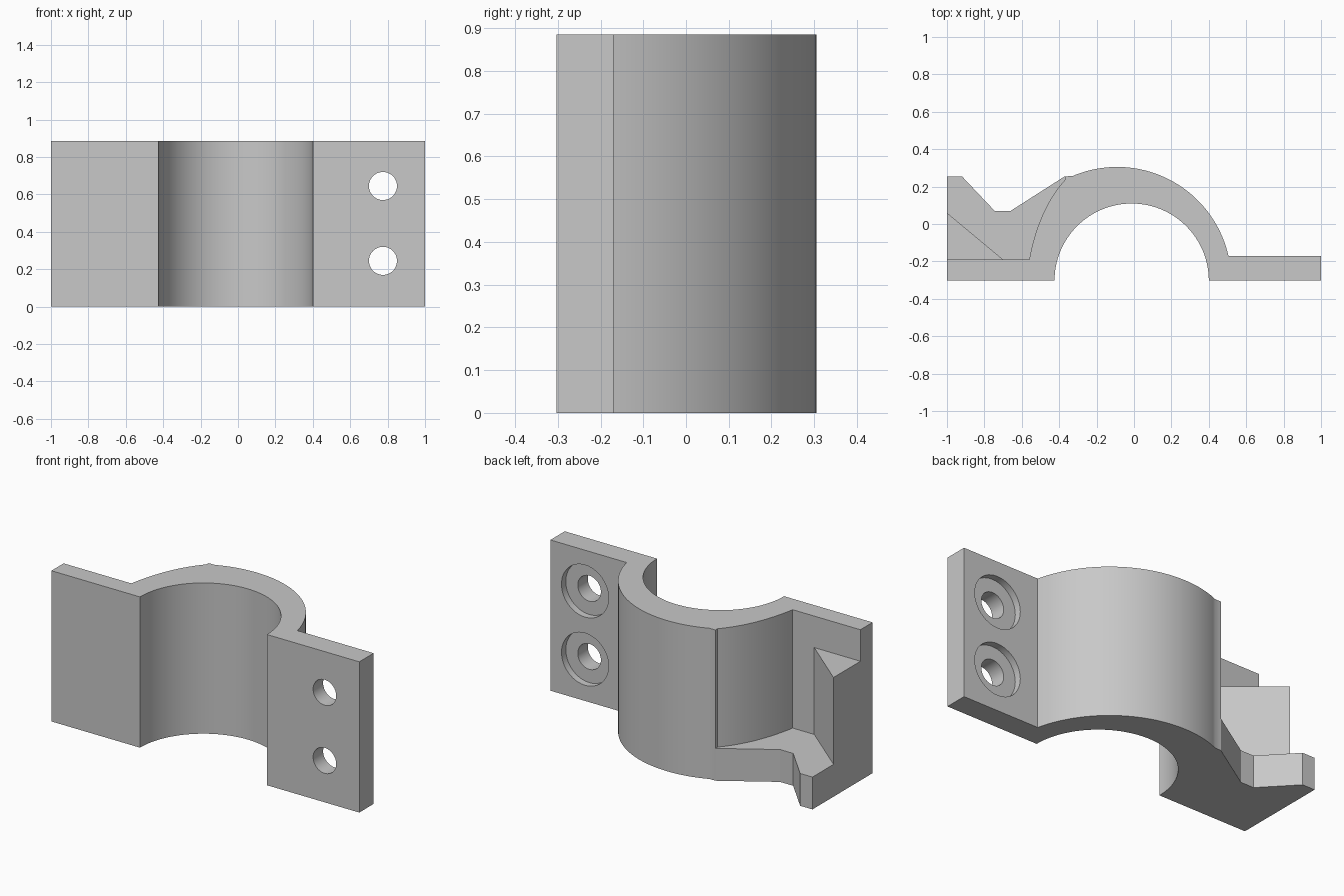
import bpy
import bmesh
from math import cos, sin, radians
from mathutils import Vector, Matrix

if "Cube" in bpy.data.objects:
    bpy.data.objects.remove(bpy.data.objects["Cube"])

HEIGHT = 0.885
SHELF_TOP = 0.19

grey = bpy.data.materials.new("plain grey")
grey.use_nodes = True
grey.diffuse_color = (0.58, 0.58, 0.58, 1)
grey.node_tree.nodes["Principled BSDF"].inputs["Base Color"].default_value = grey.diffuse_color


def arc(cx, cy, r, start, end, steps):
    angles = [radians(start + (end - start) * i / steps) for i in range(steps + 1)]
    return [(cx + r * cos(a), cy + r * sin(a)) for a in angles]


def bend(a, b, c, steps):
    a, b, c = Vector(a), Vector(b), Vector(c)
    ts = [i / steps for i in range(steps + 1)]
    return [tuple(a * (1 - t) ** 2 + b * 2 * t * (1 - t) + c * t * t) for t in ts]


def finish(name, bm):
    bmesh.ops.recalc_face_normals(bm, faces=bm.faces)
    mesh = bpy.data.meshes.new(name)
    bm.to_mesh(mesh)
    bm.free()
    mesh.materials.append(grey)
    obj = bpy.data.objects.new(name, mesh)
    bpy.context.collection.objects.link(obj)
    return obj


def extrude(name, outline, z0, z1):
    bm = bmesh.new()
    face = bm.faces.new([bm.verts.new((x, y, z0)) for x, y in outline])
    result = bmesh.ops.extrude_face_region(bm, geom=[face])
    top = [v for v in result["geom"] if isinstance(v, bmesh.types.BMVert)]
    bmesh.ops.translate(bm, verts=top, vec=(0, 0, z1 - z0))
    return finish(name, bm)


def cutter(name, x, z, radius, y0, y1):
    bm = bmesh.new()
    place = Matrix.Translation((x, (y0 + y1) / 2, z)) @ Matrix.Rotation(radians(90), 4, "X")
    bmesh.ops.create_cone(bm, cap_ends=True, segments=48, radius1=radius,
                          radius2=radius, depth=y1 - y0, matrix=place)
    obj = finish(name, bm)
    obj.hide_render = True
    obj.hide_set(True)
    return obj


# Half-round clamp with a mounting plate on each side
flank = bend((-0.37, 0.235), (-0.51, 0.08), (-0.56, -0.19), 16)
body_outline = [(1, -0.303), (1, -0.17)]
body_outline += arc(-0.09, -0.305, 0.61, 12.8, 113.2, 48)
body_outline += [(-0.37, 0.255)] + flank
body_outline += [(-1, -0.19), (-1, -0.303)]
body_outline += arc(-0.0125, -0.303, 0.4125, 180, 0, 64)
body = extrude("clamp_body", body_outline, 0, HEIGHT)

# Two bolt holes, counterbored from the back
for i, z in enumerate((0.245, 0.645)):
    for part, radius, y0, y1 in (("bolt_hole", 0.075, -0.5, 0), ("counterbore", 0.153, -0.21, 0)):
        cut = body.modifiers.new(part, "BOOLEAN")
        cut.operation = "DIFFERENCE"
        cut.solver = "EXACT"
        cut.object = cutter(f"{part}_cutter_{i + 1}", 0.775, z, radius, y0, y1)

bpy.context.view_layer.update()
cut_mesh = bpy.data.meshes.new_from_object(
    body.evaluated_get(bpy.context.evaluated_depsgraph_get()))
body.modifiers.clear()
body.data = cut_mesh

# Notched shelf at the foot of the plain plate
shelf_outline = [(-1, -0.19), (-1, 0.255), (-0.92, 0.255), (-0.745, 0.07), (-0.66, 0.07),
                 (-0.37, 0.255)] + flank
extrude("notched_shelf", shelf_outline, 0, SHELF_TOP)

# Triangular block standing on the shelf in the outer corner
extrude("corner_gusset", [(-1, -0.19), (-0.70, -0.19), (-1, 0.06)], SHELF_TOP, 0.70)

# Smooth curves, crisp edges
bpy.ops.object.select_all(action="DESELECT")
body.select_set(True)
bpy.data.objects["notched_shelf"].select_set(True)
bpy.context.view_layer.objects.active = body
bpy.ops.object.shade_smooth_by_angle(angle=radians(25))
